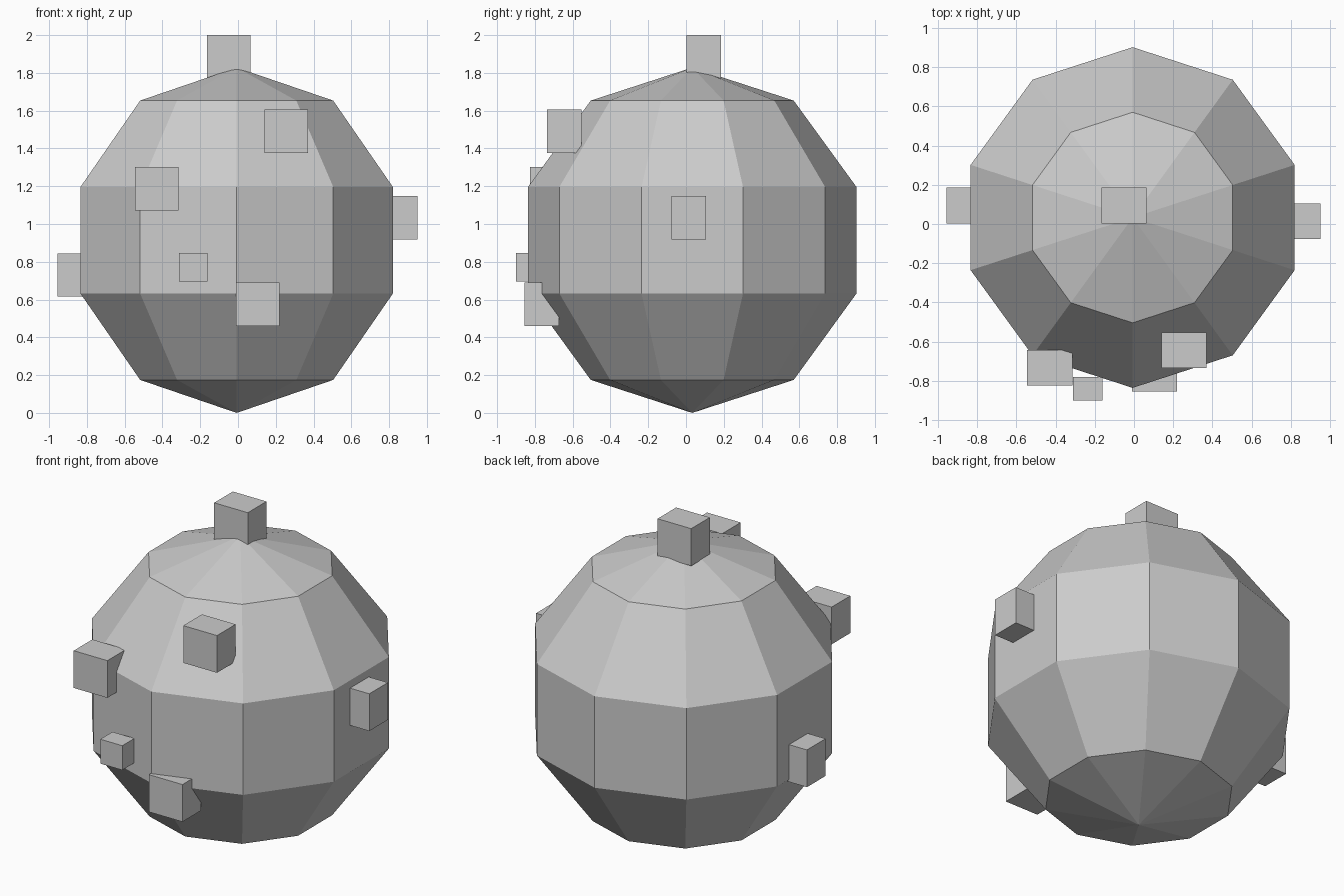
import bpy, bmesh, math

if "Cube" in bpy.data.objects:
    bpy.data.objects.remove(bpy.data.objects["Cube"])

# Single flat colour
grey = bpy.data.materials.new("light_grey")
grey.diffuse_color = (0.6, 0.6, 0.6, 1.0)
grey.use_nodes = True
grey.node_tree.nodes["Principled BSDF"].inputs["Base Color"].default_value = grey.diffuse_color


def add_object(name, bm):
    mesh = bpy.data.meshes.new(name)
    bmesh.ops.recalc_face_normals(bm, faces=bm.faces[:])
    bm.to_mesh(mesh)
    bm.free()
    mesh.materials.append(grey)
    obj = bpy.data.objects.new(name, mesh)
    bpy.context.collection.objects.link(obj)
    return obj


# Ball: half-circle profile of 5 bands, spun in 10 flat sides, corner facing the front
R, SIDES, BANDS = 0.914, 10, 5
bm = bmesh.new()
profile = [bm.verts.new((0, -R * math.sin(math.pi * i / BANDS), R * math.cos(math.pi * i / BANDS)))
           for i in range(BANDS + 1)]
edges = [bm.edges.new(pair) for pair in zip(profile, profile[1:])]
bmesh.ops.spin(bm, geom=profile + edges, cent=(0, 0, 0), axis=(0, 0, 1),
               angle=2 * math.pi, steps=SIDES, use_duplicate=False)
bmesh.ops.remove_doubles(bm, verts=bm.verts[:], dist=1e-4)
ball = add_object("ball", bm)
ball.location = (-0.007, 0.033, R)


# Blocks half sunk into the ball, all the same shape
def block(name, centre, scale=1.0):
    bm = bmesh.new()
    bmesh.ops.create_cube(bm, size=1.0)
    bmesh.ops.scale(bm, vec=(0.23 * scale, 0.182 * scale, 0.23 * scale), verts=bm.verts[:])
    add_object(name, bm).location = centre


block("top_block", (-0.05, 0.094, 1.885))
block("right_block", (0.836, 0.014, 1.034))
block("left_block", (-0.841, 0.094, 0.73))
block("front_upper_right_block", (0.256, -0.644, 1.49))
block("front_upper_left_block", (-0.43, -0.734, 1.186))
block("front_lower_right_block", (0.104, -0.764, 0.575))
block("front_small_block", (-0.236, -0.84, 0.77), 0.655)
